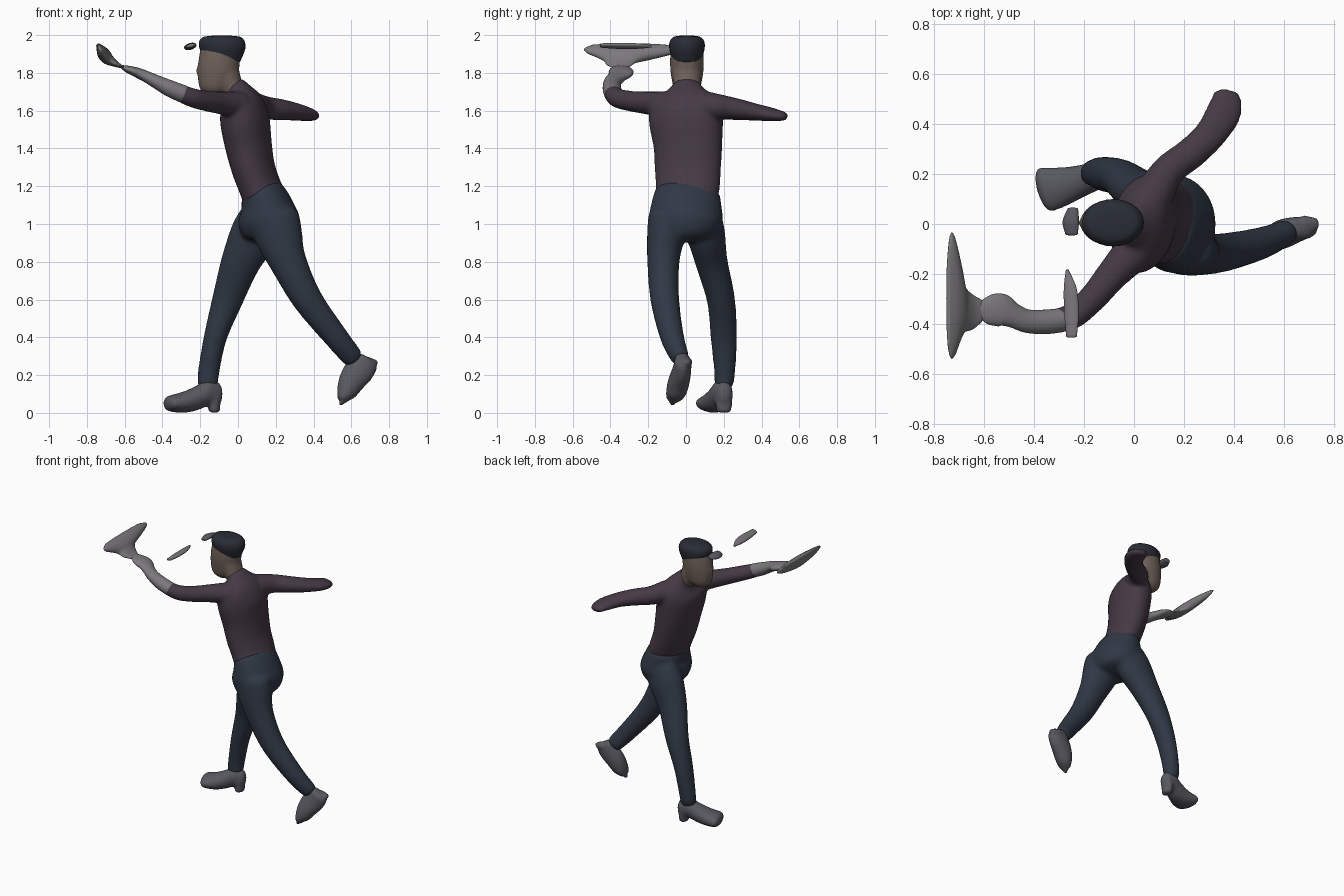
import bpy, bmesh, math
from mathutils import Vector


def material(name, rgb):
    m = bpy.data.materials.new(name)
    m.diffuse_color = (*rgb, 1)
    return m


PLUM = material("plum", (0.06, 0.042, 0.06))
NAVY = material("navy", (0.03, 0.04, 0.06))
SKIN = material("skin", (0.16, 0.12, 0.10))
GREY = material("grey", (0.2, 0.19, 0.2))
SHOE = material("shoe", (0.10, 0.10, 0.12))
HAIR = material("hair", (0.022, 0.026, 0.036))


def spline(p, steps=5):
    """Catmull-Rom through (x, y, z, side radius, other radius) sections."""
    out = []
    for i in range(len(p) - 1):
        a, b, c, d = p[max(i - 1, 0)], p[i], p[i + 1], p[min(i + 2, len(p) - 1)]
        for s in range(steps):
            t = s / steps
            out.append([0.5 * (2 * B + (C - A) * t + (2 * A - 5 * B + 4 * C - D) * t * t
                               + (3 * B - A - 3 * C + D) * t ** 3)
                        for A, B, C, D in zip(a, b, c, d)])
    return out + [list(p[-1])]


def loft(bm, sections, side=(0, 1, 0), axis=None, cap=0.5, n=28):
    """Closed oval tube through the sections, with rounded ends."""
    pts = spline(sections)
    c = [Vector(p[:3]) for p in pts]
    last = len(c) - 1
    rings = []
    for i, p in enumerate(pts):
        t = Vector(axis) if axis else c[min(i + 1, last)] - c[max(i - 1, 0)]
        t.normalize()
        u = Vector(side) - t * t.dot(Vector(side))
        u.normalize()
        v = t.cross(u)
        r = min(p[3], p[4]) * cap
        ring = [(c[i], p[3], p[4], u, v)]
        if i in (0, last):
            sign = -1 if i == 0 else 1
            for deg in (30, 55, 78):
                a = math.radians(deg)
                ring.append((c[i] + t * sign * r * math.sin(a),
                             p[3] * math.cos(a), p[4] * math.cos(a), u, v))
            if i == 0:
                ring.reverse()
        rings += ring
    loops = [[bm.verts.new(o + u * ru * math.cos(2 * math.pi * k / n)
                           + v * rv * math.sin(2 * math.pi * k / n)) for k in range(n)]
             for o, ru, rv, u, v in rings]
    for A, B in zip(loops, loops[1:]):
        for k in range(n):
            bm.faces.new((A[k], A[(k + 1) % n], B[(k + 1) % n], B[k]))
    bm.faces.new(loops[0][::-1])
    bm.faces.new(loops[-1])


def part(name, mat, *lofts, soften=6):
    """One object from one or more lofts; several are fused into one skin."""
    bm = bmesh.new()
    for sections, opts in lofts:
        loft(bm, sections, **opts)
    bmesh.ops.recalc_face_normals(bm, faces=bm.faces)
    for f in bm.faces:
        f.smooth = True
    me = bpy.data.meshes.new(name)
    bm.to_mesh(me)
    bm.free()
    me.materials.append(mat)
    ob = bpy.data.objects.new(name, me)
    bpy.context.collection.objects.link(ob)
    if len(lofts) > 1:
        r = ob.modifiers.new("fuse", 'REMESH')
        r.mode, r.voxel_size, r.use_smooth_shade = 'VOXEL', 0.011, True
        s = ob.modifiers.new("soften", 'SMOOTH')
        s.factor, s.iterations = 0.5, soften
    return ob


# Jersey: leaning, slightly twisted torso with both sleeves
torso = [(.14, 0, 1.14, .168, .112), (.115, .01, 1.2, .172, .11), (.08, .01, 1.3, .178, .113),
         (.055, .01, 1.42, .185, .122), (.035, 0, 1.56, .2, .128), (.025, 0, 1.64, .185, .105),
         (0, 0, 1.70, .105, .07), (-.025, 0, 1.73, .075, .06)]
back_arm = [(.08, .12, 1.625, .08, .075), (.14, .215, 1.615, .066, .063), (.23, .285, 1.605, .064, .056),
            (.308, .362, 1.593, .065, .046), (.36, .45, 1.58, .072, .036), (.372, .52, 1.57, .056, .024)]
front_arm = [(.0, -.11, 1.63, .082, .073), (-.08, -.195, 1.64, .066, .062), (-.16, -.29, 1.65, .057, .055),
             (-.24, -.365, 1.668, .053, .051), (-.32, -.39, 1.7, .048, .046)]
part("jersey", PLUM, (torso, dict(side=(.2, 1, 0), cap=.2)),
     (back_arm, dict(side=(1, -.75, 0), cap=.8)), (front_arm, dict(side=(1, -.9, 0))), soften=10)

# Trousers: pelvis and both legs
pelvis = [(.125, .01, 1.17, .174, .116), (.15, .003, 1.1, .187, .138),
          (.163, 0, 1.02, .198, .165), (.165, .003, .95, .175, .15)]
planted_leg = [(.13, .1, 1.04, .09, .12), (.085, .108, .94, .1, .13), (.015, .135, .8, .086, .106),
               (-.055, .185, .6, .075, .083), (-.12, .2, .4, .071, .062),
               (-.155, .205, .22, .057, .058), (-.16, .2, .15, .052, .057)]
trailing_leg = [(.195, -.1, 1.04, .1, .13), (.215, -.107, .94, .1, .128), (.265, -.12, .8, .086, .1),
                (.368, -.112, .6, .077, .081), (.52, -.073, .4, .064, .066), (.61, -.03, .29, .05, .058)]
part("trousers", NAVY, (pelvis, dict(cap=.3)), (planted_leg, {}), (trailing_leg, {}), soften=22)

# Head, neck, nose, and hair
neck = [(.0, .003, 1.67, .068, .055), (-.035, .004, 1.73, .072, .062), (-.06, .005, 1.79, .078, .07)]
skull = [(-.12, .005, 1.69, .045, .06), (-.118, .005, 1.72, .07, .086), (-.106, .005, 1.79, .085, .108),
         (-.1, .005, 1.86, .09, .11), (-.09, .005, 1.94, .085, .108)]
nose = [(-.202, .005, 1.85, .012, .01), (-.208, .005, 1.81, .016, .014), (-.198, .005, 1.79, .012, .01)]
part("head", SKIN, (neck, {}), (skull, dict(axis=(0, 0, 1), cap=.3)), (nose, {}))
hair = [(-.078, .005, 1.86, .076, .09), (-.082, .005, 1.925, .093, .12),
        (-.085, .005, 1.965, .092, .121), (-.085, .005, 1.987, .076, .105)]
part("hair", HAIR, (hair, dict(axis=(0, 0, 1), cap=.15)))

# Loose brim piece and loose sliver
part("brim", SHOE, ([(-.25, -.04, 1.938, .026, .012), (-.253, .01, 1.94, .034, .018),
                     (-.245, .06, 1.94, .022, .012)], dict(side=(1, 0, .3), axis=(0, 1, 0))))
part("sliver", GREY, ([(-.25, -.45, 1.945, .022, .01), (-.25, -.36, 1.943, .03, .014),
                       (-.255, -.26, 1.942, .027, .013), (-.267, -.185, 1.94, .006, .006)],
                      dict(side=(1, 0, .3), axis=(0, 1, 0))))

# Pale forearm with flattened hand
part("forearm", GREY, ([(-.29, -.385, 1.688, .048, .047), (-.36, -.392, 1.717, .049, .044),
                        (-.43, -.388, 1.752, .047, .036), (-.485, -.365, 1.78, .05, .03),
                        (-.53, -.345, 1.8, .066, .027), (-.58, -.345, 1.818, .058, .02),
                        (-.615, -.345, 1.832, .035, .01)], {}))

# Paddle: narrow stem flaring to a wide blade
part("paddle", GREY, ([(-.61, -.348, 1.83, .045, .008), (-.645, -.352, 1.845, .07, .016),
                       (-.68, -.34, 1.866, .095, .028), (-.7, -.31, 1.887, .165, .034),
                       (-.72, -.29, 1.91, .24, .032), (-.733, -.287, 1.93, .25, .022),
                       (-.743, -.3, 1.947, .2, .011)], dict(axis=(-.75, 0, .66))))

# Planted shoe with separate heel block
part("planted_shoe", SHOE,
     ([(-.115, .205, .1, .044, .068), (-.16, .19, .108, .057, .073), (-.22, .17, .078, .065, .066),
       (-.29, .15, .056, .08, .056), (-.355, .138, .05, .094, .044)],
      dict(side=(-.3, 1, 0), axis=(-1, -.3, 0), cap=.75)),
     ([(-.125, .2, .003, .04, .03), (-.125, .2, .08, .048, .034)], dict(cap=.1)))

# Trailing shoe, toe pointing down, with small heel and toe tips
part("trailing_shoe", SHOE,
     ([(.675, -.015, .275, .045, .074), (.642, -.022, .225, .05, .08), (.6, -.038, .165, .057, .07),
       (.572, -.052, .11, .054, .054), (.55, -.065, .075, .042, .028)],
      dict(axis=(-.55, -.2, -.83))),
     ([(.585, -.06, .09, .03, .024), (.54, -.075, .045, .016, .01)], {}),
     ([(.68, .0, .27, .035, .03), (.732, .0, .265, .026, .016)], {}), soften=3)
